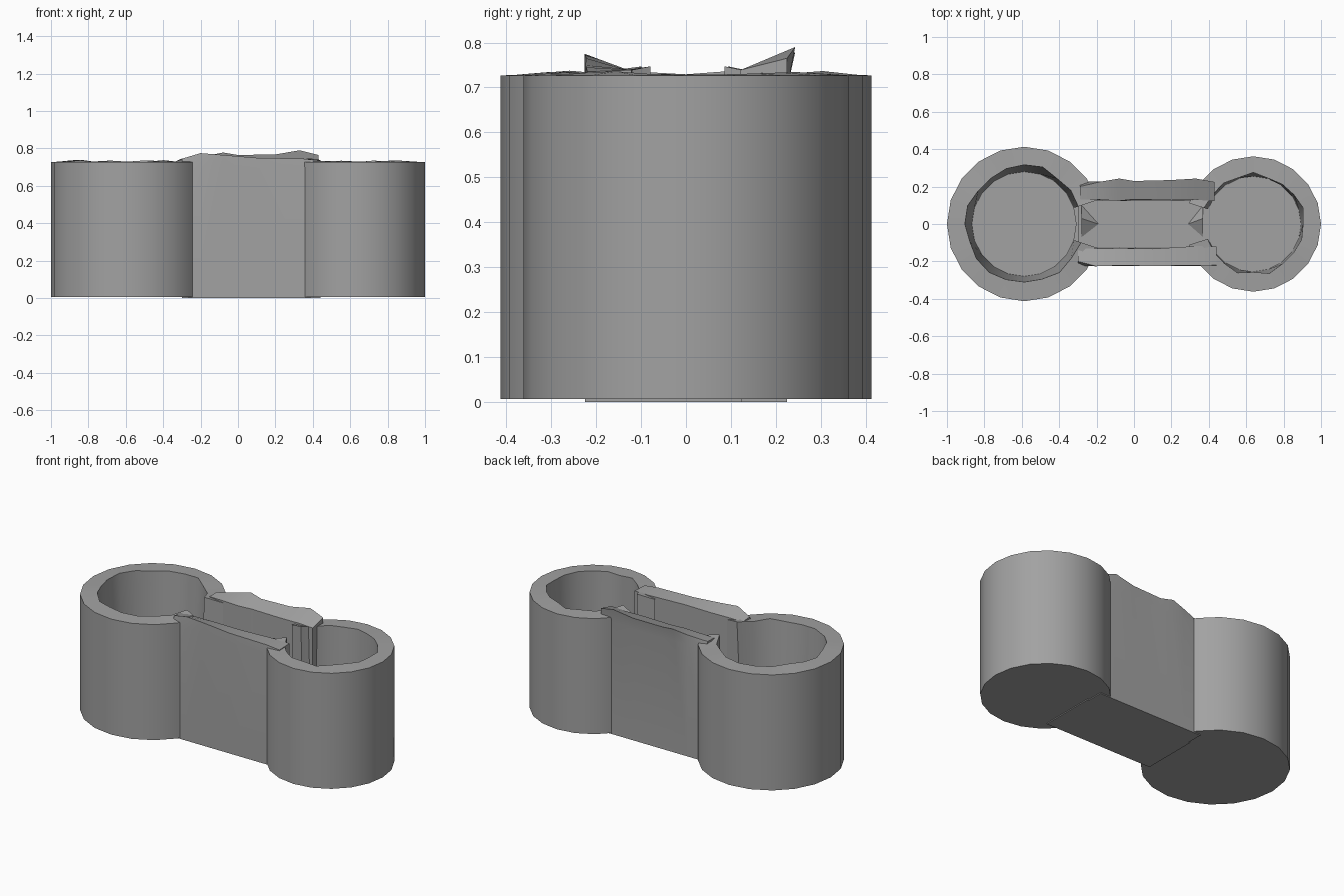
import bpy, bmesh, math, random
from mathutils import Vector

random.seed(4)
if "Cube" in bpy.data.objects:
    bpy.data.objects.remove(bpy.data.objects["Cube"])

grey = bpy.data.materials.new("plain grey")
grey.use_nodes = True
COLOUR = (0.36, 0.36, 0.36, 1)
grey.diffuse_color = COLOUR
grey.node_tree.nodes["Principled BSDF"].inputs["Base Color"].default_value = COLOUR

RIM, FLOOR, SIDES = 0.727, 0.1, 20


def finish(bm, name):
    bmesh.ops.recalc_face_normals(bm, faces=bm.faces)
    mesh = bpy.data.meshes.new(name)
    bm.to_mesh(mesh)
    bm.free()
    mesh.materials.append(grey)
    obj = bpy.data.objects.new(name, mesh)
    bpy.context.collection.objects.link(obj)
    bpy.ops.object.select_all(action="DESELECT")
    obj.select_set(True)
    bpy.context.view_layer.objects.active = obj
    bpy.ops.object.shade_smooth_by_angle(angle=math.radians(30))


def cup(name, cx, outer, inner, floor_r, facing):
    """Thick round wall, open on the side that meets the channel."""
    bm = bmesh.new()
    sections = []
    for i in range(1, SIDES):
        a = math.tau * i / SIDES
        r_in = inner + random.uniform(-0.012, 0.012)
        bump = random.uniform(0, 0.012)
        if i in (1, SIDES - 1):
            bump = 0.02
        ring = [(outer, 0.006), (outer, RIM), (r_in, RIM + bump),
                (floor_r, FLOOR), (floor_r, 0.006)]
        sections.append([bm.verts.new((cx + facing * r * math.cos(a), r * math.sin(a), z))
                         for r, z in ring])
    for a, b in zip(sections, sections[1:]):
        for k in range(3):
            bm.faces.new((a[k], a[k + 1], b[k + 1], b[k]))
    # ends of the wall at the opening
    for end in (sections[0], sections[-1]):
        bm.faces.new(end)
    # underside and inner floor
    for r, z in ((outer, 0.006), (floor_r, FLOOR)):
        bm.faces.new([bm.verts.new((cx + facing * r * math.cos(math.tau * i / SIDES),
                                    r * math.sin(math.tau * i / SIDES), z))
                      for i in range(SIDES)])
    finish(bm, name)


def channel_wall(name, side, tops):
    """Straight wall with an uneven top that slopes down to the inside."""
    bm = bmesh.new()
    sections = []
    for x, z, y in tops:
        inner = 0.125 + random.uniform(-0.008, 0.008)
        points = [(0.225, 0), (0.225, RIM - 0.03), (y, z), (inner, RIM + 0.012), (0.125, 0)]
        sections.append([bm.verts.new((x, side * py, pz)) for py, pz in points])
    for a, b in zip(sections, sections[1:]):
        for k in range(5):
            n = (k + 1) % 5
            bm.faces.new((a[k], a[n], b[n], b[k]))
    bm.faces.new(sections[0])
    bm.faces.new(sections[-1])
    finish(bm, name)


def channel_floor():
    bm = bmesh.new()
    bmesh.ops.create_cube(bm, size=1)
    for v in bm.verts:
        v.co = Vector((0.07 + v.co.x * 0.74, v.co.y * 0.25, FLOOR * (v.co.z + 0.5)))
    finish(bm, "channel_floor")


def floor_chip(name, x, tip):
    """Small raised wedge where the channel floor meets a cup."""
    bm = bmesh.new()
    base = [bm.verts.new(p) for p in ((x, 0.1, FLOOR), (x, -0.07, FLOOR), (tip, 0, FLOOR))]
    peak = bm.verts.new((x, 0.03, FLOOR + 0.05))
    for i in range(3):
        bm.faces.new((base[i], base[(i + 1) % 3], peak))
    finish(bm, name)


cup("large_cup", -0.587, 0.413, 0.31, 0.28, 1)
cup("small_cup", 0.638, 0.362, 0.268, 0.255, -1)
channel_wall("front_wall", -1, [(-0.3, 0.745, 0.2), (-0.2, 0.775, 0.226), (-0.08, 0.765, 0.222),
                                (0.1, 0.75, 0.224), (0.35, 0.745, 0.222), (0.44, 0.735, 0.22)])
channel_wall("back_wall", 1, [(-0.29, 0.74, 0.2), (-0.17, 0.76, 0.228), (-0.08, 0.778, 0.243),
                              (0, 0.765, 0.23), (0.2, 0.768, 0.235), (0.33, 0.79, 0.243),
                              (0.43, 0.765, 0.225)])
channel_floor()
floor_chip("large_cup_chip", -0.28, -0.19)
floor_chip("small_cup_chip", 0.37, 0.29)
